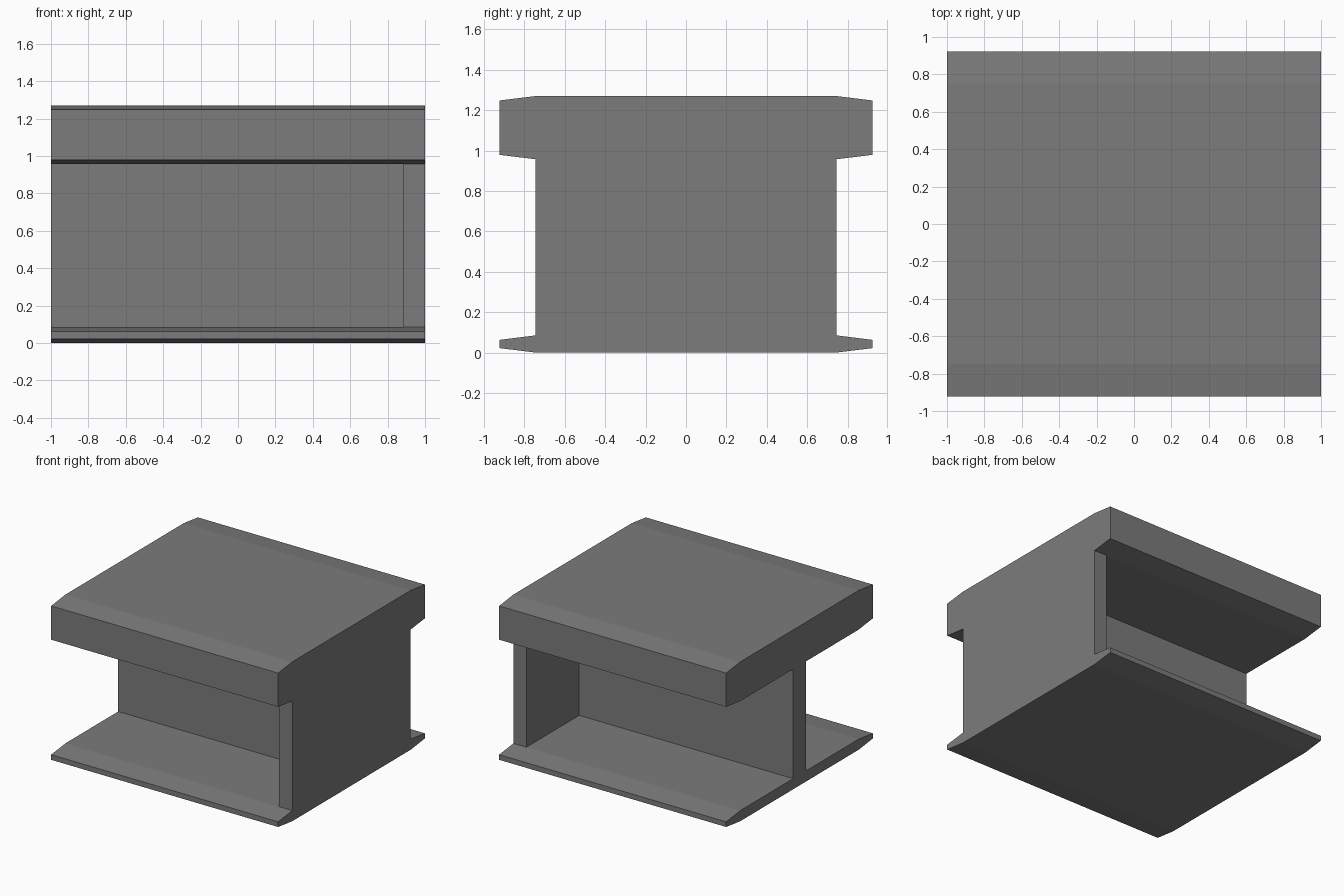
import bpy
import bmesh

cube = bpy.data.objects.get("Cube")
if cube:
    bpy.data.objects.remove(cube, do_unlink=True)

# Main dimensions
HALF_LENGTH, HALF_WIDTH, HALF_CORE = 1.0, 0.923, 0.745
HEIGHT, FLOOR, CEILING = 1.27, 0.085, 0.957
LIP, WEB, PLATE_INNER = 0.022, 0.08, 0.885

grey = bpy.data.materials.new("plain_grey")
grey.use_nodes = True
colour = (0.2, 0.2, 0.2, 1)
grey.diffuse_color = colour
grey.node_tree.nodes["Principled BSDF"].inputs["Base Color"].default_value = colour


def extrude_profile(name, points, x0, x1):
    """Extrude a (y, z) outline along x."""
    bm = bmesh.new()
    face = bm.faces.new([bm.verts.new((x0, y, z)) for y, z in points])
    ext = bmesh.ops.extrude_face_region(bm, geom=[face])
    moved = [v for v in ext["geom"] if isinstance(v, bmesh.types.BMVert)]
    bmesh.ops.translate(bm, verts=moved, vec=(x1 - x0, 0, 0))
    bmesh.ops.recalc_face_normals(bm, faces=bm.faces)
    mesh = bpy.data.meshes.new(name)
    bm.to_mesh(mesh)
    bm.free()
    mesh.materials.append(grey)
    obj = bpy.data.objects.new(name, mesh)
    bpy.context.collection.objects.link(obj)
    return obj


# Body: block with tapered flanges overhanging front and back
half = [(HALF_CORE, 0), (HALF_WIDTH, LIP), (HALF_WIDTH, FLOOR - LIP),
        (HALF_CORE, FLOOR), (HALF_CORE, CEILING), (HALF_WIDTH, CEILING + LIP),
        (HALF_WIDTH, HEIGHT - LIP), (HALF_CORE, HEIGHT)]
outline = half + [(-y, z) for y, z in reversed(half)]
body = extrude_profile("flanged_block", outline, -HALF_LENGTH, HALF_LENGTH)

# Side pockets leave a central web and a closed end plate
bpy.context.view_layer.objects.active = body
for side in (-1, 1):
    inner, outer = side * WEB, side * (HALF_WIDTH + 0.2)
    pocket = extrude_profile(
        "pocket_cutter",
        [(inner, FLOOR), (outer, FLOOR), (outer, CEILING), (inner, CEILING)],
        -HALF_LENGTH - 0.2, PLATE_INNER)
    pocket.hide_render = True
    cut = body.modifiers.new("pocket", 'BOOLEAN')
    cut.operation, cut.solver, cut.object = 'DIFFERENCE', 'EXACT', pocket
    bpy.ops.object.modifier_apply(modifier=cut.name)
    bpy.data.objects.remove(pocket, do_unlink=True)
